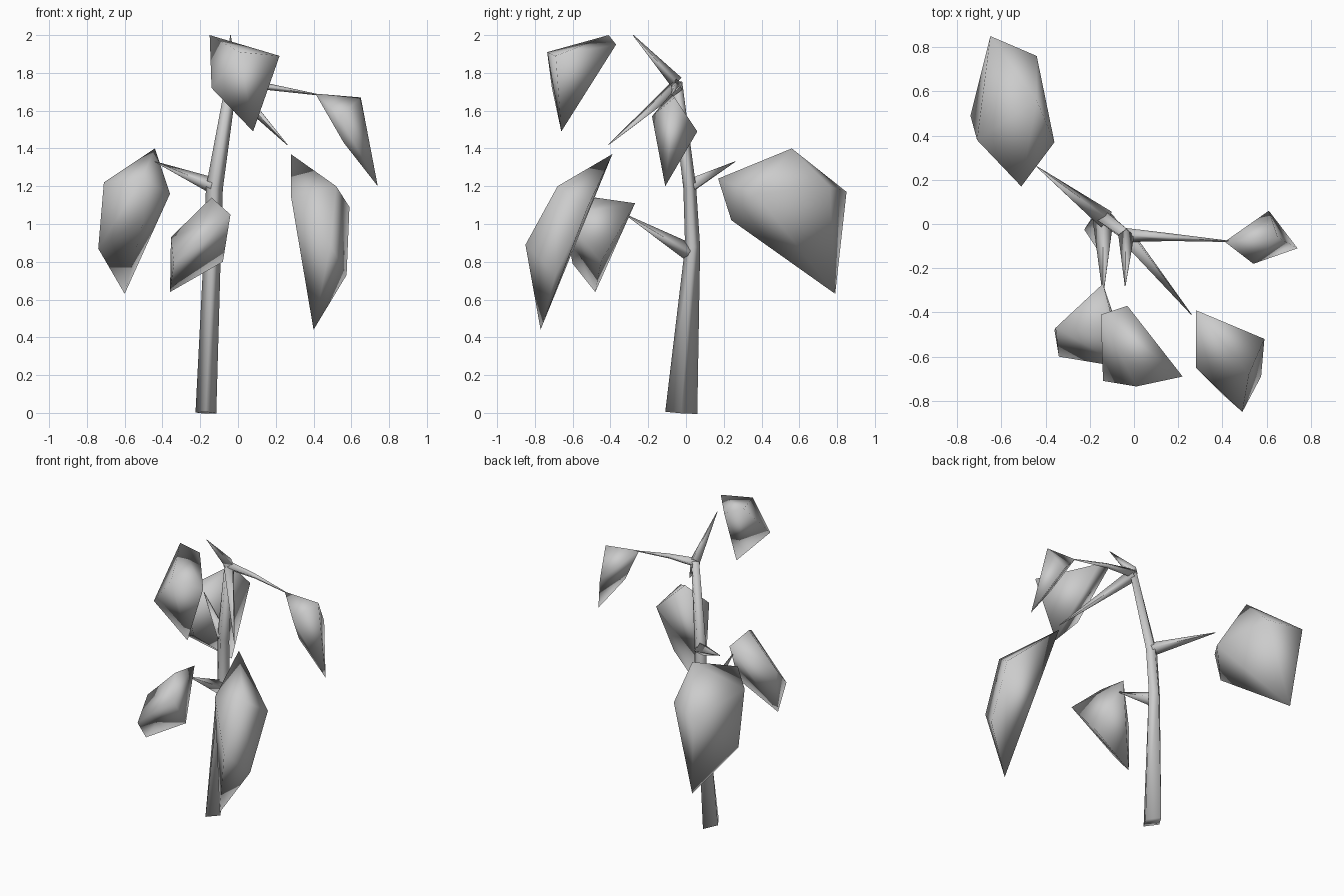
import bpy, bmesh, math
from mathutils import Vector

if "Cube" in bpy.data.objects:
    bpy.data.objects.remove(bpy.data.objects["Cube"])


def finish(bm, name):
    bmesh.ops.recalc_face_normals(bm, faces=bm.faces)
    mesh = bpy.data.meshes.new(name)
    bm.to_mesh(mesh)
    bm.free()
    for p in mesh.polygons:
        p.use_smooth = True
    obj = bpy.data.objects.new(name, mesh)
    bpy.context.collection.objects.link(obj)
    return obj


def tube(name, points, radii, sides=4):
    """Tapered low-poly limb through the given points."""
    bm = bmesh.new()
    pts = [Vector(p) for p in points]
    rings = []
    for i, p in enumerate(pts):
        d = (pts[min(i + 1, len(pts) - 1)] - pts[max(i - 1, 0)]).normalized()
        u = d.cross(Vector((0, 1, 0))).normalized()
        v = d.cross(u)
        rx, ry = radii[i]
        rings.append([bm.verts.new(p + u * rx * math.cos(a) + v * ry * math.sin(a))
                      for a in (2 * math.pi * k / sides for k in range(sides))])
    for a, b in zip(rings, rings[1:]):
        for k in range(sides):
            j = (k + 1) % sides
            bm.faces.new((a[k], a[j], b[j], b[k]))
    bm.faces.new(rings[0])
    bm.faces.new(rings[-1])
    return finish(bm, name)


def leaf(name, corners):
    """Faceted leaf clump: the convex skin over a few corner points."""
    bm = bmesh.new()
    for c in corners:
        bm.verts.new(c)
    res = bmesh.ops.convex_hull(bm, input=bm.verts)
    loose = [v for v in bm.verts if not v.link_faces]
    bmesh.ops.delete(bm, geom=loose, context='VERTS')
    return finish(bm, name)


# Main stem
tube("stem",
     [(-.17, -.025, 0), (-.135, .035, .88), (-.125, .02, 1.19), (-.035, -.05, 1.75)],
     [(.055, .085), (.045, .04), (.045, .034), (.03, .03)])

# Branches, each tapering almost to a point
branches = {
    "left_branch": ([(-.125, .02, 1.2), (-.44, .26, 1.33)], .042),
    "low_branch": ([(-.14, .02, .85), (-.14, -.32, 1.05)], .045),
    "right_branch": ([(-.04, -.05, 1.74), (.17, -.06, 1.725), (.45, -.08, 1.68)], .03),
    "front_branch": ([(-.035, -.05, 1.73), (.26, -.41, 1.42)], .038),
    "top_branch": ([(-.035, -.05, 1.75), (-.04, -.28, 2.0)], .034),
}
for name, (pts, r) in branches.items():
    n = len(pts) - 1
    rad = [r * (1 - i / n) + .002 for i in range(n + 1)]
    tube(name, pts, [(q, q) for q in rad])

# Leaves
leaf("back_leaf", [(-.51, .17, 1.24), (-.44, .56, 1.40), (-.65, .85, 1.17),
                   (-.60, .79, .63), (-.74, .49, .87), (-.71, .38, 1.22),
                   (-.36, .37, 1.16), (-.44, .76, 1.2), (-.50, .24, 1.02)])
leaf("front_leaf", [(.28, -.39, 1.37), (.28, -.65, 1.15), (.40, -.77, .44),
                    (.52, -.68, 1.20), (.49, -.85, .89), (.59, -.52, 1.09),
                    (.575, -.69, .73)])
leaf("top_leaf", [(-.15, -.41, 2.0), (-.03, -.37, 1.95), (.22, -.69, 1.89),
                  (.08, -.66, 1.49), (.01, -.735, 1.91), (-.14, -.71, 1.72)])
leaf("right_leaf", [(.41, -.08, 1.69), (.65, -.06, 1.67), (.61, .06, 1.49),
                    (.74, -.11, 1.20), (.54, -.18, 1.57), (.56, -.14, 1.43)])
leaf("low_leaf", [(-.14, -.27, 1.11), (-.14, -.48, 1.14), (-.04, -.65, 1.05),
                  (-.08, -.45, .80), (-.36, -.48, .64), (-.355, -.47, .93),
                  (-.34, -.60, .79)])
